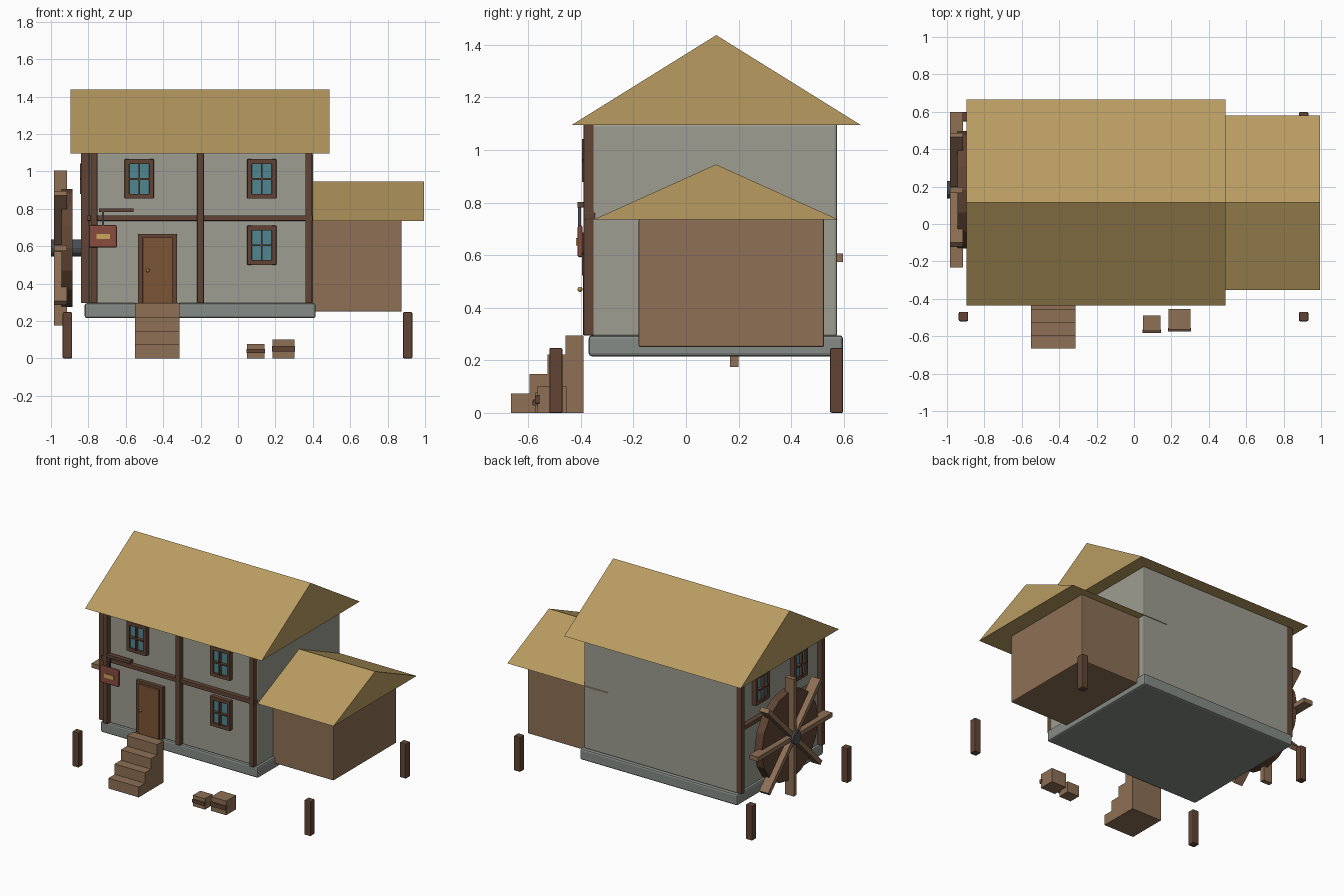
import bpy, bmesh, math
from mathutils import Matrix, Vector

if "Cube" in bpy.data.objects:
    bpy.data.objects.remove(bpy.data.objects["Cube"])


def mat(name, rgb):
    m = bpy.data.materials.new(name)
    m.diffuse_color = (*rgb, 1)
    m.use_nodes = True
    m.node_tree.nodes["Principled BSDF"].inputs["Base Color"].default_value = m.diffuse_color
    return m


WALL = mat("plaster", (0.34, 0.34, 0.29))
STONE = mat("stone", (0.24, 0.26, 0.24))
THATCH = mat("thatch", (0.48, 0.33, 0.12))
TIMBER = mat("timber", (0.12, 0.06, 0.035))
PLANK = mat("plank", (0.27, 0.16, 0.09))
DOOR = mat("door_wood", (0.2, 0.09, 0.035))
GLASS = mat("glass", (0.08, 0.24, 0.29))
IRON = mat("iron", (0.07, 0.08, 0.09))
RED = mat("sign_red", (0.25, 0.075, 0.05))
GOLD = mat("gold", (0.6, 0.38, 0.1))


def add(name, bm, m, matrix=None, bevel=0):
    if matrix:
        bm.transform(matrix)
    bmesh.ops.recalc_face_normals(bm, faces=bm.faces)
    me = bpy.data.meshes.new(name)
    bm.to_mesh(me)
    bm.free()
    me.materials.append(m)
    ob = bpy.data.objects.new(name, me)
    bpy.context.collection.objects.link(ob)
    if bevel:
        b = ob.modifiers.new("bevel", 'BEVEL')
        b.width, b.segments = bevel, 2
    return ob


def box(name, x, y, z, m, bevel=0, matrix=None):
    """Box from (min, max) ranges."""
    bm = bmesh.new()
    bmesh.ops.create_cube(bm, size=1)
    for v in bm.verts:
        v.co = Vector([(r[0] + r[1]) / 2 + c * (r[1] - r[0]) for r, c in zip((x, y, z), v.co)])
    return add(name, bm, m, matrix, bevel)


def prism(name, profile, x0, x1, m):
    """Extrude a (y, z) profile along x."""
    bm = bmesh.new()
    f = bm.faces.new([bm.verts.new((x0, y, z)) for y, z in profile])
    r = bmesh.ops.extrude_face_region(bm, geom=[f])
    bmesh.ops.translate(bm, vec=(x1 - x0, 0, 0),
                        verts=[v for v in r["geom"] if isinstance(v, bmesh.types.BMVert)])
    return add(name, bm, m)


def cyl_x(name, x, y, z, r, sides, m):
    """Cylinder along the x axis."""
    bm = bmesh.new()
    bmesh.ops.create_cone(bm, cap_ends=True, segments=sides, radius1=r, radius2=r, depth=x[1] - x[0])
    return add(name, bm, m, Matrix.Translation(((x[0] + x[1]) / 2, y, z)) @ Matrix.Rotation(math.pi / 2, 4, 'Y'))


def window(name, matrix):
    """Window facing -y, wall plane at local y = 0."""
    for s in (-1, 1):
        box(name + "_jamb", sorted((s * 0.053, s * 0.078)), (-0.03, 0.01), (-0.105, 0.105), TIMBER, 0.003, matrix)
        box(name + "_rail", (-0.055, 0.055), (-0.03, 0.01), sorted((s * 0.08, s * 0.105)), TIMBER, 0, matrix)
    box(name + "_glass", (-0.055, 0.055), (-0.018, 0.01), (-0.082, 0.082), GLASS, 0, matrix)
    box(name + "_mullion", (-0.005, 0.005), (-0.04, 0), (-0.082, 0.082), TIMBER, 0, matrix)
    box(name + "_crossbar", (-0.055, 0.055), (-0.038, 0), (-0.005, 0.005), TIMBER, 0, matrix)


# main house and side annex
box("foundation", (-0.82, 0.415), (-0.37, 0.597), (0.215, 0.295), STONE, 0.012)
box("house_walls", (-0.805, 0.4), (-0.355, 0.575), (0.29, 1.1), WALL, 0.01)
prism("main_roof", [(-0.435, 1.095), (0.665, 1.095), (0.115, 1.437)], -0.895, 0.49, THATCH)
box("annex_walls", (0.33, 0.875), (-0.18, 0.525), (0.25, 0.737), PLANK, 0.006)
prism("annex_roof", [(-0.352, 0.735), (0.58, 0.735), (0.114, 0.945)], 0.21, 0.995, THATCH)

# timber framing on the front and left sides
for x in (-0.77, -0.2, 0.378):
    box("front_timber", (x - 0.018, x + 0.018), (-0.39, -0.345), (0.295, 1.1), TIMBER, 0.004)
box("front_beam", (-0.805, 0.4), (-0.385, -0.345), (0.735, 0.765), TIMBER, 0.004)
for y in (-0.342, 0.557):
    box("side_timber", (-0.84, -0.795), (y - 0.018, y + 0.018), (0.295, 1.1), TIMBER, 0.004)
box("side_beam", (-0.837, -0.795), (-0.36, 0.575), (0.735, 0.765), TIMBER, 0.004)

# windows
for x, z in ((-0.528, 0.96), (0.127, 0.96), (0.127, 0.605)):
    window("front_window", Matrix.Translation((x, -0.355, z)))
for y in (0.33, -0.1):
    window("side_window", Matrix.Translation((-0.805, y, 0.96)) @ Matrix.Rotation(-math.pi / 2, 4, 'Z'))

# door
box("door_frame", (-0.535, -0.325), (-0.38, -0.345), (0.295, 0.665), TIMBER, 0.004)
box("door", (-0.51, -0.35), (-0.392, -0.35), (0.295, 0.647), DOOR, 0.004)
bm = bmesh.new()
bmesh.ops.create_icosphere(bm, subdivisions=2, radius=0.01)
add("door_knob", bm, GOLD, Matrix.Translation((-0.483, -0.403, 0.47)))

# front steps
for i in range(4):
    y = -0.665 + i * 0.069
    box("front_step", (-0.55, -0.313), (y, y + 0.069), (0, 0.0738 * (i + 1)), PLANK)

# hanging sign
box("sign_arm", (-0.742, -0.558), (-0.412, -0.38), (0.782, 0.802), TIMBER)
box("sign_hanger", (-0.726, -0.716), (-0.41, -0.4), (0.7, 0.785), IRON)
box("sign_board", (-0.797, -0.648), (-0.413, -0.393), (0.592, 0.713), RED, 0.008)
box("sign_plate", (-0.757, -0.685), (-0.418, -0.405), (0.637, 0.665), GOLD)

# water wheel on the left side
WY, WZ = 0.183, 0.59
cyl_x("wheel_disc", (-0.944, -0.885), WY, WZ, 0.315, 16, TIMBER)
cyl_x("wheel_axle", (-1.0, -0.8), WY, WZ, 0.046, 12, IRON)
for i in range(4):
    box("wheel_paddle", (-0.985, -0.915), (-0.016, 0.016), (-0.415, 0.415), PLANK, 0,
        Matrix.Translation((0, WY, WZ)) @ Matrix.Rotation(i * math.pi / 4, 4, 'X'))

# corner posts
for x in (-0.912, 0.907):
    for y in (-0.495, 0.573):
        box("corner_post", (x - 0.025, x + 0.025), (y - 0.025, y + 0.025), (0, 0.247), TIMBER, 0.006)

# crates with front bands
for x0, x1, y0, y1, h in ((0.048, 0.142, -0.573, -0.49, 0.077), (0.185, 0.303, -0.565, -0.455, 0.1)):
    box("crate", (x0, x1), (y0, y1), (0, h), PLANK)
    box("crate_band", (x0 - 0.003, x1 + 0.003), (y0 - 0.01, y0 + 0.01), (h * 0.36, h * 0.66), TIMBER, 0.003)
